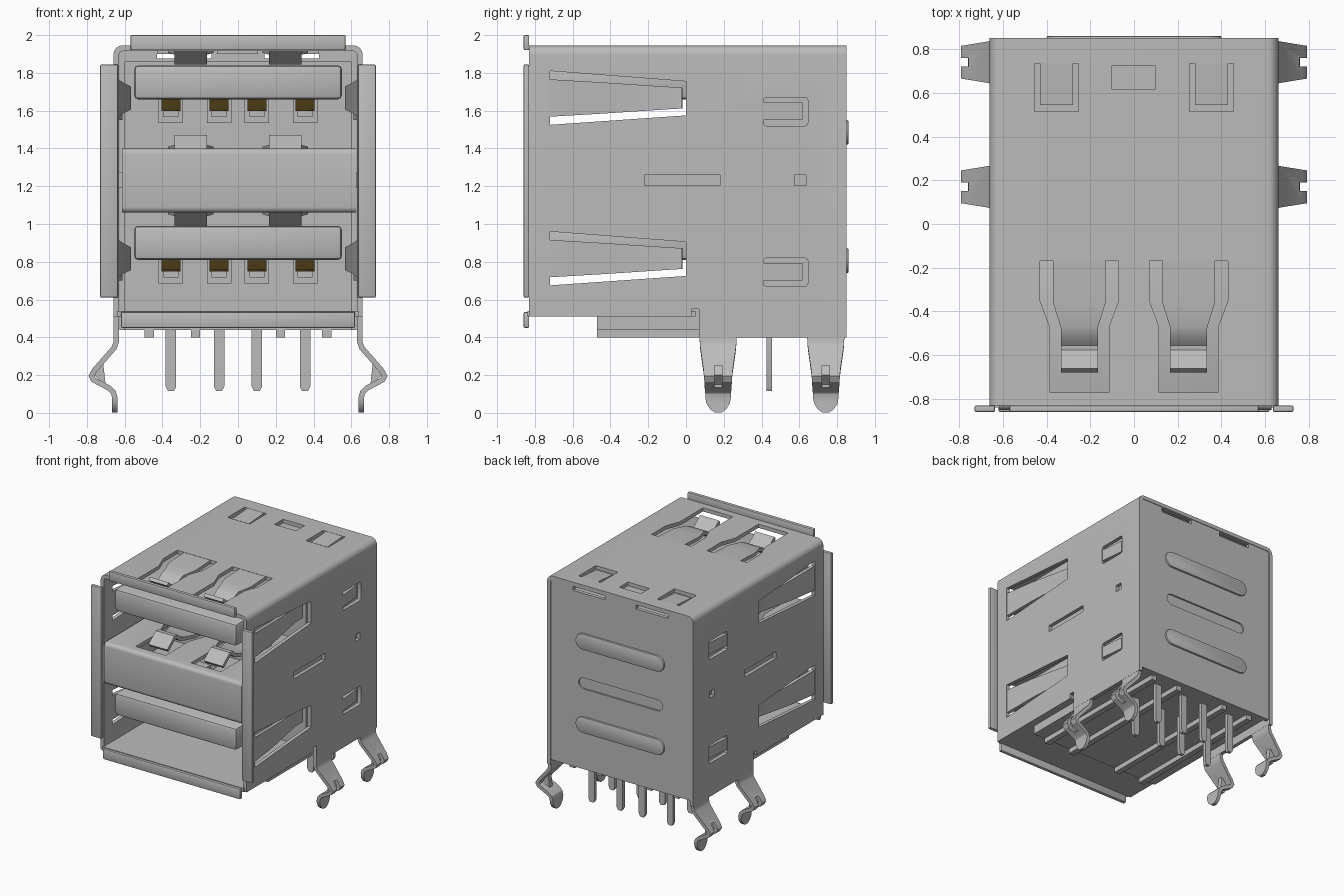
import bpy, bmesh, math
from mathutils import Vector

if "Cube" in bpy.data.objects:
    bpy.data.objects.remove(bpy.data.objects["Cube"])


def material(name, color):
    m = bpy.data.materials.new(name)
    m.use_nodes = True
    m.diffuse_color = color
    m.node_tree.nodes["Principled BSDF"].inputs["Base Color"].default_value = color
    return m


GRAY = material("metal gray", (0.5, 0.5, 0.5, 1))
GOLD = material("contact gold", (0.5, 0.32, 0.06, 1))


def apply(ob, kind, **settings):
    mod = ob.modifiers.new(kind, kind)
    for key, value in settings.items():
        setattr(mod, key, value)
    bpy.context.view_layer.objects.active = ob
    bpy.ops.object.modifier_apply(modifier=mod.name)


def finish(name, bm, mat):
    mesh = bpy.data.meshes.new(name)
    bmesh.ops.recalc_face_normals(bm, faces=bm.faces)
    bm.to_mesh(mesh)
    bm.free()
    mesh.materials.append(mat)
    ob = bpy.data.objects.new(name, mesh)
    bpy.context.collection.objects.link(ob)
    return ob


def prism(name, pts, axis, lo, hi, bevel=0, mat=GRAY):
    """Extrude a 2D outline along an axis from lo to hi."""
    place = {"x": lambda a, b, d: (d, a, b),
             "y": lambda a, b, d: (a, d, b),
             "z": lambda a, b, d: (a, b, d)}[axis]
    bm = bmesh.new()
    ends = [[bm.verts.new(place(a, b, d)) for a, b in pts] for d in (lo, hi)]
    for ring in ends:
        bm.faces.new(ring)
    for i in range(len(pts)):
        j = (i + 1) % len(pts)
        bm.faces.new((ends[0][i], ends[0][j], ends[1][j], ends[1][i]))
    ob = finish(name, bm, mat)
    if bevel:
        apply(ob, "BEVEL", width=bevel, segments=2)
    return ob


def rect(a0, a1, b0, b1):
    return [(a0, b0), (a1, b0), (a1, b1), (a0, b1)]


def box(name, x0, x1, y0, y1, z0, z1, bevel=0):
    return prism(name, rect(x0, x1, y0, y1), "z", z0, z1, bevel)


def arc(cx, cz, r, start, end, n=8):
    return [(cx + r * math.cos(math.radians(start + (end - start) * i / n)),
             cz + r * math.sin(math.radians(start + (end - start) * i / n))) for i in range(n + 1)]


def pill(z, half, r):
    return arc(half - r, z, r, -90, 90) + arc(r - half, z, r, 90, 270)


def strip(name, rows, axis, thick=0.028, mat=GRAY):
    """Bent sheet: rows of (centre, half width), widened along axis."""
    bm = bmesh.new()
    w = Vector(axis)
    pairs = [[bm.verts.new(Vector(c) + w * h * s) for s in (-1, 1)] for c, h in rows]
    for p, q in zip(pairs, pairs[1:]):
        bm.faces.new((p[0], p[1], q[1], q[0]))
    ob = finish(name, bm, mat)
    apply(ob, "SOLIDIFY", thickness=thick, offset=0, use_even_offset=True)
    return ob


def cut(target, cutters):
    for c in cutters:
        c.hide_render = True
        apply(target, "BOOLEAN", object=c, operation="DIFFERENCE", solver="EXACT")
        bpy.data.objects.remove(c)


PORTS = (0, -0.85)
SIDES = (-1, 1)
PINS = (-0.355, -0.10, 0.10, 0.355)


def spring_slot(cx, z0, z1):
    half = [(0.18, -0.17), (0.18, -0.35), (0.135, -0.47), (0.135, -0.77)]
    pts = [(cx + x, y) for x, y in half] + [(cx - x, y) for x, y in reversed(half)]
    return prism("cutter", pts, "z", z0, z1)


def leaf_spring(name, cx, z, d):
    path = [(-0.15, 0, .12), (-0.36, 0.01, .12), (-0.47, 0.02, .085), (-0.51, 0.035, .085),
            (-0.55, 0.07, .085), (-0.58, 0.072, .085), (-0.67, 0.0, .085)]
    strip(name, [((cx, y, z + d * h), w) for y, h, w in path], (1, 0, 0))


# Shell: folded sheet with rounded top edges
outer = arc(0.61, 1.895, 0.05, 0, 90) + arc(-0.61, 1.895, 0.05, 90, 180)
inner = arc(-0.61, 1.895, 0.02, 180, 90) + arc(0.61, 1.895, 0.02, 90, 0)
shell = prism("shell", [(0.66, 0.4)] + outer + [(-0.66, 0.4), (-0.63, 0.4)] + inner + [(0.63, 0.4)],
              "y", -0.83, 0.85)
holes = [box("cutter", -1, 1, -1, 0.07, 0.3, 0.51), box("cutter", -1, 1, 0.03, 0.07, 0.5, 0.55)]
for dz in PORTS:
    slot = [(-0.72, 1.525), (0, 1.575), (0, 1.755), (-0.72, 1.81)]
    holes.append(prism("cutter", [(y, z + dz) for y, z in slot], "x", -1, 1))
    holes.append(prism("cutter", rect(0.41, 0.645, 1.52 + dz, 1.67 + dz), "x", -1, 1, 0.015))
for y0, y1 in ((-0.22, 0.18), (0.575, 0.635)):
    holes.append(prism("cutter", rect(y0, y1, 1.205, 1.26), "x", -1, 1))
holes.append(box("cutter", -0.1, 0.095, 0.615, 0.725, 1.9, 2))
for s in SIDES:
    holes.append(spring_slot(s * 0.25, 1.9, 2))
    x = s * 0.355
    holes.append(box("cutter", x - 0.1, x + 0.1, 0.515, 0.735, 1.9, 2))
cut(shell, holes)

# Top details: springs, rear tabs and dent
for s in SIDES:
    leaf_spring("top_spring", s * 0.25, 1.93, -1)
    x = s * 0.355
    strip("top_rear_tab", [((x, 0.74, 1.93), .075), ((x, 0.545, 1.915), .075)], (1, 0, 0))
box("top_dent", -0.11, 0.105, 0.605, 0.735, 1.9, 1.915)

# Side details: springs, window tabs, dents, flanges
for s in SIDES:
    for dz in PORTS:
        strip("side_spring", [((s * 0.645, -0.74, 1.667 + dz), .1),
                              ((s * 0.625, -0.45, 1.667 + dz), .083),
                              ((s * 0.58, -0.1, 1.667 + dz), .06),
                              ((s * 0.59, -0.02, 1.667 + dz), .055)], (0, 0, 1))
        strip("window_tab", [((s * 0.645, 0.41, 1.597 + dz), .047),
                             ((s * 0.625, 0.615, 1.597 + dz), .047)], (0, 0, 1))
    lo, hi = sorted((s * 0.615, s * 0.632))
    box("side_dent_long", lo, hi, -0.24, 0.2, 1.19, 1.275)
    box("side_dent_short", lo, hi, 0.56, 0.65, 1.19, 1.275)
    lo, hi = sorted((s * 0.635, s * 0.73))
    box("side_flange", lo, hi, -0.86, -0.83, 0.61, 1.845, 0.008)
box("top_flange", -0.57, 0.57, -0.86, -0.83, 1.92, 2.0, 0.008)
box("bottom_flange", -0.62, 0.62, -0.86, -0.83, 0.45, 0.535, 0.008)
box("bottom_plate", -0.64, 0.64, -0.84, 0.05, 0.51, 0.54)

# Back plate with two raised ribs and one sunken rib
back = box("back_plate", -0.628, 0.628, 0.815, 0.845, 0.44, 1.915)
cut(back, [prism("cutter", pill(1.14, 0.38, 0.045), "y", 0.832, 0.9)]
    + [box("cutter", s * 0.285 - 0.145, s * 0.285 + 0.145, 0.7, 0.9, 1.875, 1.908) for s in SIDES])
for z in (1.485, 0.805):
    prism("back_rib", pill(z, 0.4, 0.065), "y", 0.83, 0.86, 0.006)

# Inner housing, base and rails
box("housing", -0.6, 0.6, 0.02, 0.815, 0.44, 1.86)
box("housing_base", -0.6, 0.6, -0.47, 0.8, 0.44, 0.515)
for x in (-0.47, -0.225, 0.225, 0.47):
    box("base_rail", x - 0.024, x + 0.024, -0.47, 0.8, 0.4, 0.45)

# Divider between the ports, a folded sheet with springs
fold = [(0.05, 1.06)] + arc(-0.82, 1.09, 0.03, 270, 180, 4) + arc(-0.82, 1.37, 0.03, 180, 90, 4)
fold += [(0.05, 1.40), (0.05, 1.37), (-0.82, 1.37), (-0.82, 1.09), (0.05, 1.09)]
divider = prism("divider", fold, "x", -0.615, 0.628)
cut(divider, [spring_slot(s * 0.25, z, z + 0.1) for s in SIDES for z in (1.02, 1.34)])
for s in SIDES:
    leaf_spring("divider_spring_upper", s * 0.25, 1.385, 1)
    leaf_spring("divider_spring_lower", s * 0.25, 1.075, -1)

# Tongues and contacts
for dz in PORTS:
    box("tongue", -0.55, 0.55, -0.81, 0.1, 1.66 + dz, 1.84 + dz, 0.022)
    for x in PINS:
        path = [(-0.62, 1.665), (-0.56, 1.64), (-0.51, 1.615), (-0.46, 1.607),
                (-0.4, 1.62), (-0.2, 1.665)]
        strip("contact", [((x, y, z + dz), .05) for y, z in path], (1, 0, 0), 0.015, GOLD)
        guide = box("contact_guide", x - 0.065, x + 0.065, 0.0, 0.05, 1.535 + dz, 1.66 + dz)
        cut(guide, [box("cutter", x - 0.04, x + 0.04, -0.1, 0.015, 1.57 + dz, 1.7 + dz)])

# Solder pins with tapered tips
for y in (0.44, 0.70):
    for x in PINS:
        prism("solder_pin", [(x - 0.028, 0.46), (x - 0.028, 0.14), (x - 0.015, 0.115),
                             (x + 0.015, 0.115), (x + 0.028, 0.14), (x + 0.028, 0.46)],
              "y", y - 0.014, y + 0.014)

# Kinked board-lock legs with a slot and inner gusset
for s in SIDES:
    for y in (0.17, 0.74):
        path = [(0.645, 0.42, .1), (0.645, 0.375, .097), (0.655, 0.345, .095), (0.76, 0.225, .078),
                (0.776, 0.195, .075), (0.765, 0.175, .073), (0.68, 0.13, .07), (0.66, 0.11, .068),
                (0.652, 0.08, .067), (0.652, 0.05, .062), (0.652, 0.02, .043), (0.652, 0.002, .018)]
        leg = strip("board_leg", [((s * x, y, z), w) for x, z, w in path], (0, 1, 0))
        lo, hi = sorted((s * 0.71, s * 0.9))
        cut(leg, [box("cutter", lo, hi, y - 0.02, y + 0.02, 0.135, 0.25)])
        prism("leg_gusset", [(s * 0.70, 0.14), (s * 0.76, 0.2), (s * 0.715, 0.275)],
              "y", y - 0.02, y + 0.02)

# Smooth the bends, keep folds crisp
bpy.ops.object.select_all(action="DESELECT")
for ob in bpy.context.scene.objects:
    if ob.type == "MESH":
        ob.select_set(True)
bpy.ops.object.shade_smooth_by_angle(angle=math.radians(30))
